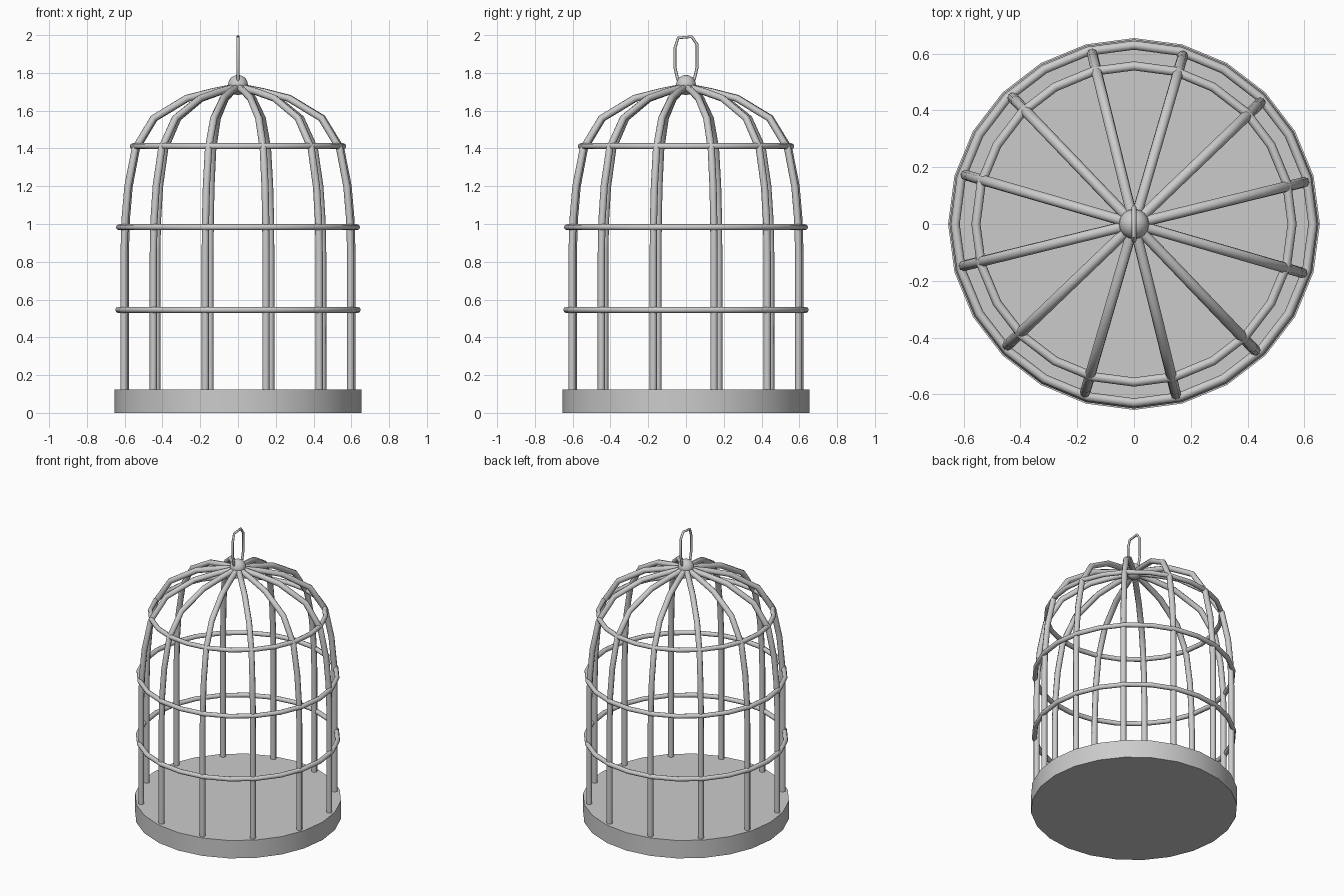
import bpy
from math import cos, sin, radians

if "Cube" in bpy.data.objects:
    bpy.data.objects.remove(bpy.data.objects["Cube"])


def smooth(obj, angle=45):
    bpy.ops.object.select_all(action='DESELECT')
    obj.select_set(True)
    bpy.context.view_layer.objects.active = obj
    bpy.ops.object.shade_smooth_by_angle(angle=radians(angle))


def tube(name, points, radius, cyclic=False):
    curve = bpy.data.curves.new(name, 'CURVE')
    curve.dimensions = '3D'
    curve.bevel_depth = radius
    curve.bevel_resolution = 2
    curve.use_fill_caps = True
    spline = curve.splines.new('POLY')
    spline.points.add(len(points) - 1)
    for p, co in zip(spline.points, points):
        p.co = (*co, 1)
    spline.use_cyclic_u = cyclic
    obj = bpy.data.objects.new(name, curve)
    bpy.context.collection.objects.link(obj)
    bpy.ops.object.select_all(action='DESELECT')
    obj.select_set(True)
    bpy.context.view_layer.objects.active = obj
    bpy.ops.object.convert(target='MESH')
    obj = bpy.context.view_layer.objects.active
    obj.name = name
    smooth(obj, 60)
    return obj


# Base tray
bpy.ops.mesh.primitive_cylinder_add(vertices=24, radius=0.655, depth=0.125,
                                    location=(0, 0, 0.0625))
base = bpy.context.object
base.name = "base_tray"
smooth(base, 30)

# Twelve bars bending into the dome: (radius, height)
profile = [(0.621, 0.10), (0.621, 0.85), (0.616, 1.02), (0.60, 1.20),
           (0.56, 1.40), (0.46, 1.56), (0.28, 1.665), (0.14, 1.70), (0.01, 1.725)]
for i in range(12):
    a = radians(13.8 + 30 * i)
    tube(f"bar_{i + 1}", [(r * cos(a), r * sin(a), z) for r, z in profile], 0.019)

# Horizontal hoops
for name, z, r in (("lower_hoop", 0.545, 0.634), ("middle_hoop", 0.983, 0.63),
                   ("upper_hoop", 1.412, 0.557)):
    bpy.ops.mesh.primitive_torus_add(major_segments=24, minor_segments=8,
                                     major_radius=r, minor_radius=0.016,
                                     location=(0, 0, z))
    bpy.context.object.name = name
    smooth(bpy.context.object, 60)

# Top ball
bpy.ops.mesh.primitive_uv_sphere_add(segments=16, ring_count=10, radius=0.053,
                                     location=(0, 0, 1.736))
bpy.context.object.name = "top_ball"
smooth(bpy.context.object, 60)

# Hanging loop
loop = [(-0.03, 1.74), (-0.045, 1.77), (-0.059, 1.83), (-0.059, 1.93), (-0.042, 1.985),
        (0.03, 1.992), (0.059, 1.95), (0.059, 1.83), (0.045, 1.77), (0.03, 1.74)]
tube("hanging_loop", [(0, y, z) for y, z in loop], 0.008, cyclic=True)
